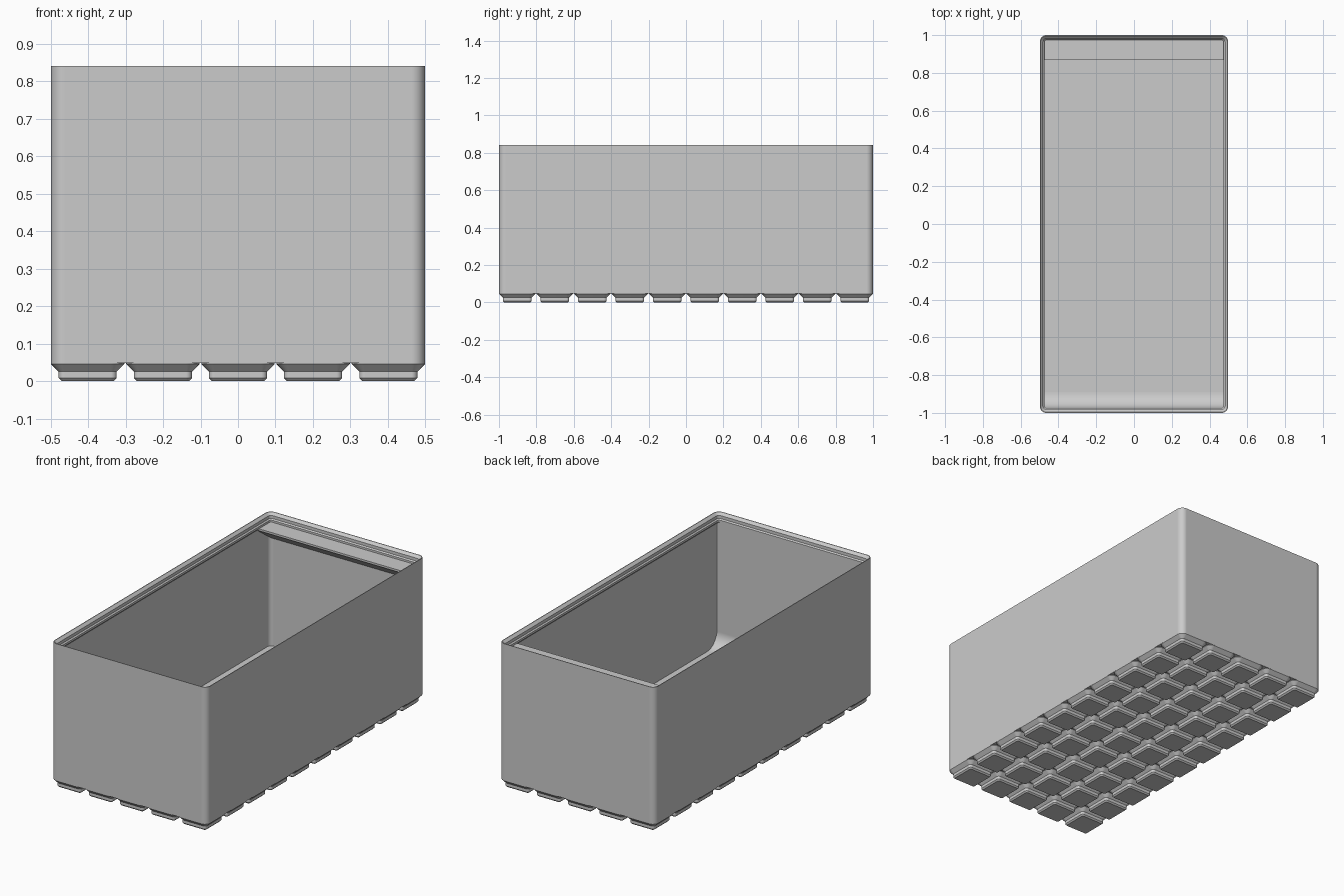
import bpy, bmesh, math

MM = 2 / 209.5              # model units per millimetre
HX, HY, R = 52.25, 104.75, 3.75
PITCH, CELLS_X, CELLS_Y = 21, 5, 10
FLOOR, RIM, WALL, LIP = 7, 84, 1.2, 2.6

old = bpy.data.objects.get("Cube")
if old:
    bpy.data.objects.remove(old, do_unlink=True)

grey = bpy.data.materials.new("plain grey")
grey.use_nodes = True
grey.diffuse_color = (0.6, 0.6, 0.6, 1)
grey.node_tree.nodes["Principled BSDF"].inputs["Base Color"].default_value = grey.diffuse_color


def finish(name, bm):
    """Turn a bmesh into a smooth-shaded object with crisp flats."""
    bmesh.ops.recalc_face_normals(bm, faces=bm.faces)
    bmesh.ops.scale(bm, vec=(MM, MM, MM), verts=bm.verts)
    mesh = bpy.data.meshes.new(name)
    bm.to_mesh(mesh)
    bm.free()
    mesh.materials.append(grey)
    obj = bpy.data.objects.new(name, mesh)
    bpy.context.collection.objects.link(obj)
    bpy.ops.object.select_all(action="DESELECT")
    obj.select_set(True)
    bpy.context.view_layer.objects.active = obj
    bpy.ops.object.shade_smooth_by_angle(angle=math.radians(30))
    weighted = obj.modifiers.new("flat_normals", "WEIGHTED_NORMAL")
    weighted.keep_sharp = True
    return obj


def rounded_loft(name, hx, hy, radius, sections, segs=8):
    """Skin rounded rectangles given as (inset, height), capped at both ends."""
    bm = bmesh.new()
    rings = []
    for inset, z in sections:
        r = max(radius - inset, 0.3)
        ring = []
        for q, (sx, sy) in enumerate([(1, 1), (-1, 1), (-1, -1), (1, -1)]):
            cx, cy = sx * (hx - inset - r), sy * (hy - inset - r)
            for i in range(segs + 1):
                a = math.pi / 2 * (q + i / segs)
                ring.append(bm.verts.new((cx + r * math.cos(a), cy + r * math.sin(a), z)))
        rings.append(ring)
    for lo, hi in zip(rings, rings[1:]):
        for i in range(len(lo)):
            j = (i + 1) % len(lo)
            bm.faces.new((lo[i], lo[j], hi[j], hi[i]))
    bm.faces.new(rings[0])
    bm.faces.new(rings[-1])
    return finish(name, bm)


def prism(name, profile, half):
    """Extrude a (y, z) outline across the width."""
    bm = bmesh.new()
    left = [bm.verts.new((-half, y, z)) for y, z in profile]
    face = bm.faces.new(left)
    new = bmesh.ops.extrude_face_region(bm, geom=[face])["geom"]
    verts = [v for v in new if isinstance(v, bmesh.types.BMVert)]
    bmesh.ops.translate(bm, vec=(2 * half, 0, 0), verts=verts)
    return finish(name, bm)


# Hollow body: underside, outer wall, stepped stacking rim, inner wall, floor
rounded_loft("bin_body", HX, HY, R, [
    (0, 5), (0, RIM + 4), (0.4, RIM + 4), (1.9, RIM + 2.5), (1.9, RIM + 0.7),
    (LIP, RIM), (LIP, RIM - 1.2), (WALL, RIM - 1.2 - LIP + WALL), (WALL, FLOOR)])

# Grid of stepped feet
foot = rounded_loft("base_feet", 10.25, 10.25, R, [
    (2.95, 0), (2.15, 0.8), (2.15, 2.6), (0, 4.75), (0, 5.1)], segs=6)
foot.location = (-PITCH * (CELLS_X - 1) / 2 * MM, -PITCH * (CELLS_Y - 1) / 2 * MM, 0)
for axis, count in enumerate((CELLS_X, CELLS_Y)):
    array = foot.modifiers.new("repeat", "ARRAY")
    array.use_relative_offset = False
    array.use_constant_offset = True
    step = [0, 0, 0]
    step[axis] = PITCH * MM
    array.constant_offset_displace = step
    array.count = count

# Curved scoop against the front wall
edge, scoop = -HY + LIP, 9
outer = -HY + WALL - 0.05
arc = [(edge + scoop * (1 - math.cos(a)), FLOOR + scoop * (1 - math.sin(a)))
       for a in (math.pi / 2 * i / 12 for i in range(13))]
prism("front_scoop", [(outer, RIM - 0.5), (edge, RIM - 0.5)] + arc +
      [(edge + scoop, FLOOR - 0.5), (outer, FLOOR - 0.5)], HX - WALL + 0.05)

# Sloped label shelf under the back rim
back, front, top = HY - WALL + 0.05, HY - 13.8, RIM - 1.2
prism("label_shelf", [(back, top), (front, top), (front, top - 1.2),
                      (back, top - 10.5)], HX - WALL + 0.05)
